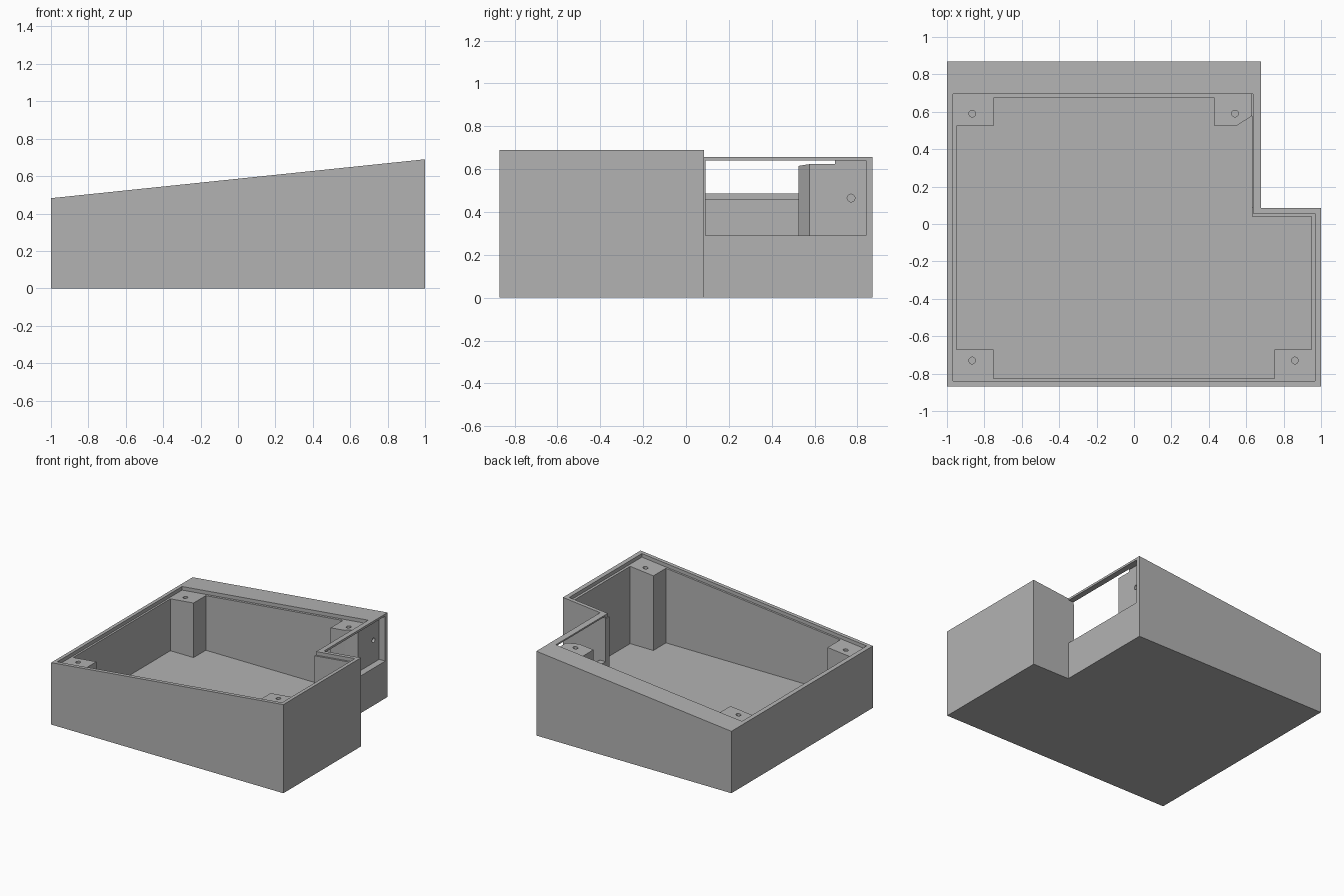
import bpy, bmesh, math

cube = bpy.data.objects.get("Cube")
if cube:
    bpy.data.objects.remove(cube, do_unlink=True)

grey = bpy.data.materials.new("mid_grey")
grey.use_nodes = True
grey.diffuse_color = (0.45, 0.45, 0.45, 1)
grey.node_tree.nodes["Principled BSDF"].inputs["Base Color"].default_value = grey.diffuse_color


def rim(x):
    """Height of the sloping top edge."""
    return 0.586 + 0.104 * x


def prism(name, outline, low, high):
    """Upright prism whose bottom and top heights are functions of x."""
    bm = bmesh.new()
    bottom = [bm.verts.new((x, y, low(x))) for x, y in outline]
    top = [bm.verts.new((x, y, high(x))) for x, y in outline]
    bm.faces.new(bottom)
    bm.faces.new(top)
    n = len(outline)
    for i in range(n):
        j = (i + 1) % n
        bm.faces.new((bottom[i], bottom[j], top[j], top[i]))
    bmesh.ops.recalc_face_normals(bm, faces=bm.faces)
    mesh = bpy.data.meshes.new(name)
    bm.to_mesh(mesh)
    bm.free()
    obj = bpy.data.objects.new(name, mesh)
    bpy.context.collection.objects.link(obj)
    mesh.materials.append(grey)
    return obj


def rod(name, centre, depth, rotation=(0, 0, 0)):
    bpy.ops.mesh.primitive_cylinder_add(vertices=24, radius=0.018, depth=depth,
                                        location=centre, rotation=rotation)
    obj = bpy.context.object
    obj.name = name
    obj.data.materials.append(grey)
    return obj


def cut(target, cutter):
    """Subtract a cutter, apply the result and discard the cutter."""
    cutter.hide_render = True
    mod = target.modifiers.new("cut", "BOOLEAN")
    mod.operation = "DIFFERENCE"
    mod.solver = "EXACT"
    mod.object = cutter
    bpy.ops.object.select_all(action="DESELECT")
    bpy.context.view_layer.objects.active = target
    target.select_set(True)
    bpy.ops.object.modifier_apply(modifier=mod.name)
    bpy.data.objects.remove(cutter, do_unlink=True)


def ell(left, right, front, back, step_x, step_y):
    """L-shaped outline with its back right corner missing."""
    return [(left, front), (right, front), (right, step_y),
            (step_x, step_y), (step_x, back), (left, back)]


# Enclosure block with sloping top
body = prism("enclosure_body", ell(-1, 1, -0.87, 0.87, 0.68, 0.085),
             lambda x: 0, rim)

# Shallow seat for a lid
cut(body, prism("lid_seat_cutter", ell(-0.968, 0.968, -0.84, 0.695, 0.635, 0.055),
                lambda x: rim(x) - 0.028, lambda x: 1))

# Cavity, stepping around the four corner posts
cavity = [(-0.75, -0.825), (0.75, -0.825), (0.75, -0.67), (0.95, -0.67),
          (0.95, 0.04), (0.63, 0.04), (0.63, 0.578), (0.55, 0.525),
          (0.43, 0.525), (0.43, 0.675), (-0.75, 0.675), (-0.75, 0.525),
          (-0.95, 0.525), (-0.95, -0.67), (-0.75, -0.67)]
cut(body, prism("cavity_cutter", cavity, lambda x: 0.055, lambda x: 1))

# Side window leaving a thin bridge above it
window = [(0.628, 0.09), (0.75, 0.09), (0.75, 0.84), (0.628, 0.84)]
cut(body, prism("window_cutter", window, lambda x: 0.29, lambda x: 0.64))

# Screw holes in the posts and in the window's recessed face
for x, y in [(-0.865, 0.59), (0.54, 0.59), (-0.865, -0.73), (0.86, -0.73)]:
    cut(body, rod("screw_hole_cutter", (x, y, rim(x)), 0.4))
cut(body, rod("side_hole_cutter", (0.628, 0.77, 0.465), 0.2, (0, math.pi / 2, 0)))
